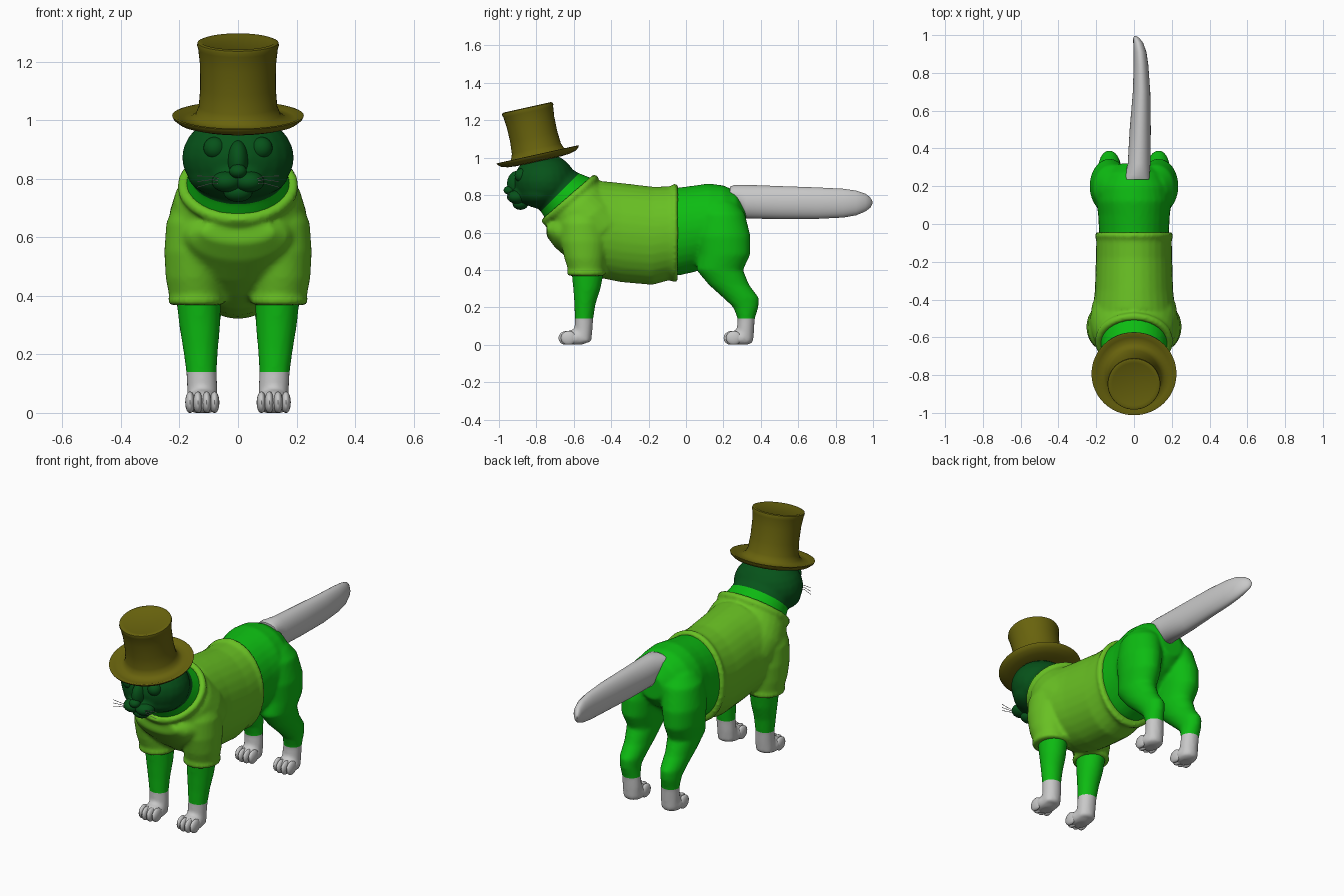
import bpy, bmesh, math
from mathutils import Vector, Matrix

if "Cube" in bpy.data.objects:
    bpy.data.objects.remove(bpy.data.objects["Cube"])


def material(name, rgb):
    m = bpy.data.materials.new(name)
    m.diffuse_color = (*rgb, 1)
    m.use_nodes = True
    m.node_tree.nodes["Principled BSDF"].inputs["Base Color"].default_value = m.diffuse_color
    return m


FUR = material("bright green fur", (0.004, 0.50, 0.006))
FACE = material("dark green face", (0.002, 0.085, 0.010))
WHITE = material("white fur", (0.58, 0.58, 0.58))
KNIT = material("lime knit", (0.14, 0.53, 0.017))
FELT = material("olive felt", (0.14, 0.125, 0.004))


def tube(bm, rings, tilt=0, n=32):
    """Closed loft of ellipses (x, y, z, rx, r2); tilt turns the rings about x."""
    c, s = math.cos(math.radians(tilt)), math.sin(math.radians(tilt))
    loops = []
    for x, y, z, rx, r2 in rings:
        loop = []
        for i in range(n):
            a = 2 * math.pi * i / n
            v = r2 * math.sin(a)
            loop.append(bm.verts.new((x + rx * math.cos(a), y + v * c, z + v * s)))
        loops.append(loop)
    for a, b in zip(loops, loops[1:]):
        for i in range(n):
            bm.faces.new((a[i], a[(i + 1) % n], b[(i + 1) % n], b[i]))
    bm.faces.new(loops[0][::-1])
    bm.faces.new(loops[-1])


def legs(bm, rings):
    for s in (1, -1):
        tube(bm, [(s * x, y, z, rx, ry) for x, y, z, rx, ry in rings])


def ball(bm, c, r, seg=24):
    m = Matrix.Translation(c) @ Matrix.Diagonal((*r, 1))
    bmesh.ops.create_uvsphere(bm, u_segments=seg, v_segments=seg // 2, radius=1, matrix=m)


def balls(bm, c, r, seg=24):
    for s in (1, -1):
        ball(bm, (s * c[0], c[1], c[2]), r, seg)


def torus(bm, c, rx, r2, minor, tilt, n=48, k=10):
    """Elliptical ring of cloth."""
    c = Vector(c)
    rot = Matrix.Rotation(math.radians(tilt), 3, 'X')
    grid = []
    for i in range(n):
        a = 2 * math.pi * i / n
        d = Vector((math.cos(a), math.sin(a), 0))
        base = Vector((rx * d.x, r2 * d.y, 0))
        grid.append([bm.verts.new(c + rot @ (base + minor * (d * math.cos(b) + Vector((0, 0, math.sin(b))))))
                     for b in (2 * math.pi * j / k for j in range(k))])
    for i in range(n):
        p, q = grid[i], grid[(i + 1) % n]
        for j in range(k):
            bm.faces.new((p[j], q[j], q[(j + 1) % k], p[(j + 1) % k]))


def finish(name, bm, mats, voxel=0, smooth=4):
    bmesh.ops.recalc_face_normals(bm, faces=bm.faces)
    me = bpy.data.meshes.new(name)
    bm.to_mesh(me)
    bm.free()
    ob = bpy.data.objects.new(name, me)
    bpy.context.collection.objects.link(ob)
    if voxel:  # fuse the overlapping volumes into one skin
        r = ob.modifiers.new("fuse", 'REMESH')
        r.mode, r.voxel_size = 'VOXEL', voxel
        m = ob.modifiers.new("soften", 'SMOOTH')
        m.factor, m.iterations = 0.5, smooth
        dg = bpy.context.evaluated_depsgraph_get()
        me = bpy.data.meshes.new_from_object(ob.evaluated_get(dg))
        ob.modifiers.clear()
        ob.data = me
    me.materials.clear()
    for m in mats:
        me.materials.append(m)
    bpy.ops.object.select_all(action='DESELECT')
    ob.select_set(True)
    bpy.context.view_layer.objects.active = ob
    bpy.ops.object.shade_smooth_by_angle(angle=math.radians(50))
    return ob


def span(rows):
    """(y, bottom, top, half width) -> upright rings"""
    return [(0, y, (b + t) / 2, w, (t - b) / 2) for y, b, t, w in rows]


# Body: torso, legs, paws, neck and head as one skin
bm = bmesh.new()
tube(bm, span([(-.55, .48, .72, .14), (-.3, .38, .82, .17), (-.04, .37, .84, .185), (.05, .39, .852, .19),
               (.12, .42, .862, .2), (.2, .5, .852, .185), (.27, .55, .82, .145), (.32, .61, .75, .07)]), 90)
legs(bm, [(.09, .18, .76, .08, .09), (.11, .19, .70, .105, .125), (.13, .2, .58, .105, .145),
          (.135, .205, .48, .095, .138), (.13, .18, .40, .085, .125), (.13, .23, .32, .07, .108),
          (.13, .295, .25, .06, .095), (.13, .32, .20, .052, .067), (.125, .322, .14, .05, .046),
          (.122, .318, .08, .052, .046), (.122, .312, .012, .05, .048)])
legs(bm, [(.13, -.54, .62, .07, .08), (.135, -.525, .40, .077, .088), (.131, -.53, .30, .07, .073),
          (.128, -.54, .22, .06, .057), (.125, -.545, .14, .052, .049), (.122, -.548, .08, .052, .048),
          (.122, -.555, .012, .052, .048)])
for y in (-.595, .29):
    balls(bm, (.122, y, .035), (.057, .07, .046))
tube(bm, [(0, -.5, .65, .17, .15), (0, -.62, .77, .18, .168), (0, -.68, .82, .165, .142),
          (0, -.74, .87, .15, .13)], 45)
ball(bm, (0, -.755, .872), (.192, .165, .15))
ball(bm, (0, -.775, .81), (.172, .13, .08))
ball(bm, (0, -.87, .80), (.09, .07, .05))
for v in bm.verts:
    v.co.z = max(v.co.z, 0)
body = finish("cat_body", bm, [FUR, FACE, WHITE], .011)
bm = bmesh.new()
bm.from_mesh(body.data)
for co, no in (((0, 0, .14), (0, 0, 1)), ((0, -.58, .91), (0, -1, 1))):
    bmesh.ops.bisect_plane(bm, geom=bm.verts[:] + bm.edges[:] + bm.faces[:], plane_co=co, plane_no=no)
for f in bm.faces:
    c = f.calc_center_median()
    f.material_index = 2 if c.z < .14 else 1 if c.z - c.y > 1.49 else 0
bm.to_mesh(body.data)
bm.free()

# Toes
bm = bmesh.new()
for y in (-.64, .243):
    for i, x in enumerate((-.042, -.015, .015, .042)):
        back = .012 if i in (0, 3) else 0
        balls(bm, (.122 + x, y + back, .036), (.0165, .042, .038), 16)
for v in bm.verts:
    v.co.z = max(v.co.z, 0)
finish("toes", bm, [WHITE])

# Tail, slightly flattened and bent to one side
bm = bmesh.new()
tube(bm, [(.015, .235, .81, .066, .035), (.018, .26, .80, .064, .055), (.027, .32, .765, .06, .09),
          (.033, .5, .76, .056, .088), (.04, .7, .757, .046, .084), (.037, .84, .757, .039, .077),
          (.032, .91, .758, .034, .066), (.022, .96, .76, .026, .047), (.012, .985, .76, .016, .028),
          (.006, .996, .76, .005, .008)], 90)
finish("tail", bm, [WHITE])

# Sweater: torso, yoke, sleeves, rolled collar and hems
bm = bmesh.new()
tube(bm, span([(-.045, .345, .852, .2), (-.1, .342, .846, .2), (-.18, .32, .845, .202), (-.35, .335, .865, .207),
               (-.45, .355, .875, .218), (-.55, .40, .82, .228), (-.62, .45, .76, .215),
               (-.7, .52, .69, .17), (-.745, .58, .655, .12)]), 90)
tube(bm, [(0, -.45, .60, .225, .21), (0, -.53, .67, .236, .2), (0, -.585, .735, .216, .185),
          (0, -.61, .765, .195, .175)], 41)
legs(bm, [(.142, -.533, .368, .092, .098), (.143, -.533, .40, .092, .097), (.15, -.54, .46, .097, .11),
          (.152, -.545, .55, .1, .125), (.14, -.55, .65, .105, .125), (.12, -.55, .74, .085, .1)])
torus(bm, (0, -.62, .775), .186, .172, .022, 41)
torus(bm, (0, -.06, .597), .192, .247, .017, 90)
for s in (1, -1):
    torus(bm, (s * .142, -.533, .384), .083, .09, .015, 0)
finish("sweater", bm, [KNIT], .011, 3)

# Muzzle, nose bridge, nose and chin
bm = bmesh.new()
balls(bm, (.038, -.905, .79), (.052, .052, .036))
ball(bm, (0, -.895, .862), (.036, .062, .07))
ball(bm, (0, -.945, .826), (.03, .03, .024))
ball(bm, (0, -.885, .755), (.05, .042, .034))
finish("muzzle", bm, [FACE])

# Eyes
bm = bmesh.new()
balls(bm, (.08, -.878, .905), (.038, .038, .038))
finish("eyes", bm, [FACE])

# Whiskers
cu = bpy.data.curves.new("whiskers", 'CURVE')
cu.dimensions, cu.bevel_depth, cu.bevel_resolution = '3D', .0014, 1
for s in (1, -1):
    for dz in (-.012, 0, .012):
        sp = cu.splines.new('POLY')
        sp.points.add(2)
        for p, (x, y, z) in zip(sp.points, ((.055, -.94, .79 + dz / 2), (.09, -.952, .797 + dz),
                                            (.14, -.945, .79 + dz * 1.6))):
            p.co = (s * x, y, z, 1)
cu.materials.append(WHITE)
bpy.context.collection.objects.link(bpy.data.objects.new("whiskers", cu))

# Top hat: turned profile, tipped forward
bm = bmesh.new()
profile = [(.001, -.012), (.12, -.014), (.17, -.01), (.205, .0), (.222, .014), (.225, .022), (.217, .024),
           (.195, .014), (.165, .014), (.145, .026), (.134, .055), (.129, .12), (.13, .2), (.136, .255),
           (.14, .268), (.138, .277), (.128, .281), (.115, .276), (.001, .276)]
tube(bm, [(0, 0, z, r, r) for r, z in profile], 0, 48)
hat = finish("top_hat", bm, [FELT])
hat.data.transform(Matrix.Translation((0, -.788, .995)) @ Matrix.Rotation(math.radians(12.5), 4, 'X'))
